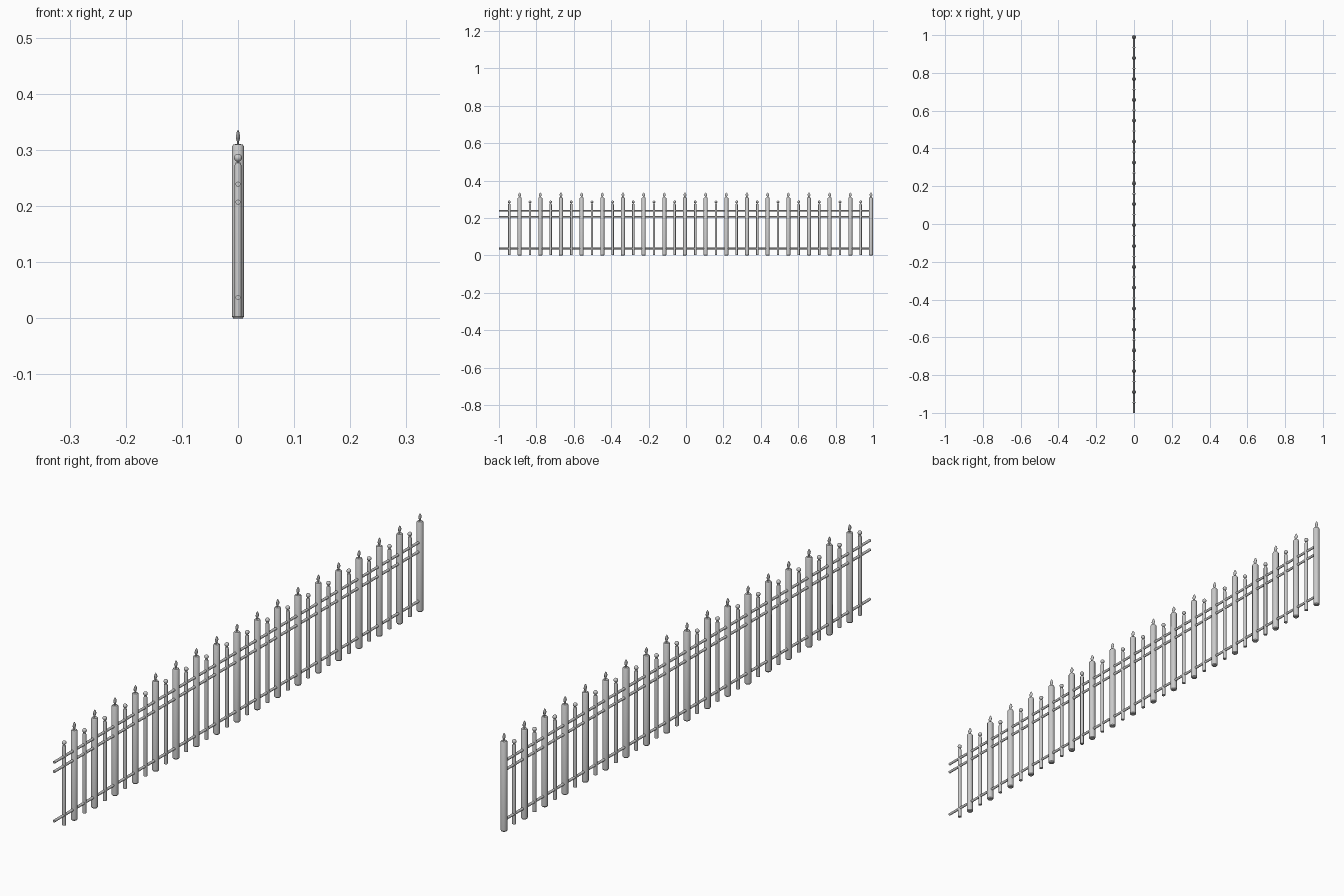
import bpy, bmesh, math
from mathutils import Matrix

if "Cube" in bpy.data.objects:
    bpy.data.objects.remove(bpy.data.objects["Cube"])

COUNT = 18
PITCH = 1.989 / COUNT


def lathe(name, profile, sides=16, sx=1.0, smooth=35):
    """Revolve (radius, z) points about z, optionally flattened in x."""
    bm = bmesh.new()
    rings = []
    for r, z in profile:
        if r == 0:
            rings.append([bm.verts.new((0, 0, z))] * sides)
        else:
            rings.append([bm.verts.new((r * sx * math.cos(2 * math.pi * i / sides),
                                        r * math.sin(2 * math.pi * i / sides), z))
                          for i in range(sides)])
    for a, b in zip(rings, rings[1:]):
        for i in range(sides):
            j = (i + 1) % sides
            bm.faces.new(list(dict.fromkeys((a[i], a[j], b[j], b[i]))))
    bmesh.ops.recalc_face_normals(bm, faces=bm.faces)
    me = bpy.data.meshes.new(name)
    bm.to_mesh(me)
    bm.free()
    me.shade_smooth()
    me.set_sharp_from_angle(angle=math.radians(smooth))
    return me


def place(name, mesh, loc):
    ob = bpy.data.objects.new(name, mesh)
    ob.location = loc
    bpy.context.collection.objects.link(ob)
    return ob


# Tall post with softly bevelled ends
post = lathe("tall_post", [(0, 0), (0.0085, 0), (0.0108, 0.003), (0.0108, 0.306),
                           (0.0085, 0.3095), (0, 0.311)])
# Flattened spear finial
spear = lathe("spear_finial", [(0, 0.309), (0.0045, 0.309), (0.004, 0.313), (0.0045, 0.316),
                               (0.0075, 0.321), (0.0078, 0.324), (0.005, 0.331),
                               (0, 0.337)], 12, 0.5)
# Slim picket
picket = lathe("slim_picket", [(0, 0.003), (0.0062, 0.003), (0.0062, 0.272),
                               (0.0045, 0.277), (0, 0.279)])
# Ball on top of the picket
R, CZ = 0.0072, 0.286
ball = lathe("ball_finial", [(0 if k in (0, 10) else R * math.sin(math.pi * k / 10),
                              CZ - R * math.cos(math.pi * k / 10)) for k in range(11)])

for i in range(COUNT):
    y = -1 + PITCH * (i + 1)
    place(f"tall_post_{i + 1}", post, (0, y, 0))
    place(f"spear_finial_{i + 1}", spear, (0, y, 0))
    place(f"slim_picket_{i + 1}", picket, (0, y - PITCH / 2, 0))
    place(f"ball_finial_{i + 1}", ball, (0, y - PITCH / 2, 0))

# Horizontal rails running the full length
rail = lathe("rail", [(0, 0), (0.0045, 0), (0.0045, 1.989), (0, 1.989)], 12)
rail.transform(Matrix.Rotation(-math.pi / 2, 4, 'X'))
for name, z in (("bottom_rail", 0.037), ("middle_rail", 0.207), ("top_rail", 0.239)):
    place(name, rail, (0, -1, z))
